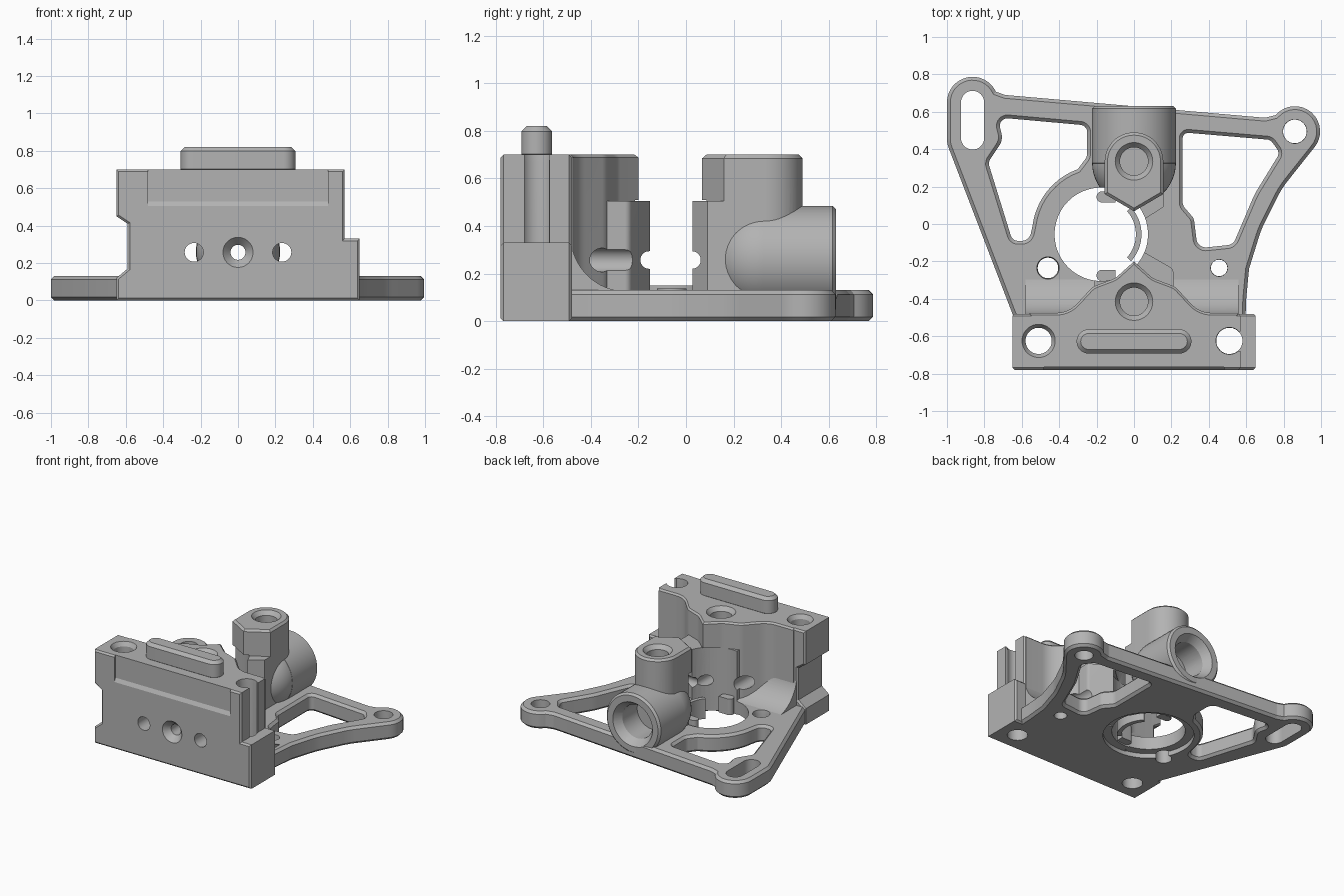
import bpy, bmesh, math
from mathutils import Vector

cube = bpy.data.objects.get("Cube")
if cube:
    bpy.data.objects.remove(cube, do_unlink=True)

grey = bpy.data.materials.new("plain grey")
grey.use_nodes = True
grey.diffuse_color = (0.45, 0.45, 0.45, 1)
grey.node_tree.nodes["Principled BSDF"].inputs["Base Color"].default_value = grey.diffuse_color

# Local (a, b, depth) to world for each extrusion axis
AXES = {"z": lambda a, b, c: (a, b, c),
        "y": lambda a, b, c: (a, c, b),
        "x": lambda a, b, c: (c, a, b)}
bodies = []


def arc(cx, cy, r, start, end, n=16):
    steps = [math.radians(start + (end - start) * i / n) for i in range(n + 1)]
    return [(cx + r * math.cos(t), cy + r * math.sin(t)) for t in steps]


def rounded(points, n=7):
    """Replace each (x, y, radius) corner with an arc; plain points stay."""
    out = []
    for i, p in enumerate(points):
        c = Vector(p[:2])
        if len(p) < 3:
            out.append(c)
            continue
        u = Vector(points[i - 1][:2]) - c
        v = Vector(points[(i + 1) % len(points)][:2]) - c
        reach = min(u.length, v.length) * 0.48
        half = u.angle(v) / 2
        t = min(p[2] / math.tan(half), reach)
        u.normalize()
        v.normalize()
        a, b = c + u * t, c + v * t
        centre = c + (u + v).normalized() * (t / math.cos(half))
        r = (a - centre).length
        for k in range(n + 1):
            d = (a - centre).lerp(b - centre, k / n)
            out.append(centre + d.normalized() * r)
    return out


def mirrored(points):
    """Add the x-mirrored half of an outline ending at the middle."""
    return points + [(-p[0], *p[1:]) for p in reversed(points) if abs(p[0]) > 1e-5]


def finish(name, bm, axis, body):
    for v in bm.verts:
        v.co = AXES[axis](*v.co)
    bmesh.ops.remove_doubles(bm, verts=bm.verts, dist=0.0002)
    bmesh.ops.recalc_face_normals(bm, faces=bm.faces)
    mesh = bpy.data.meshes.new(name)
    bm.to_mesh(mesh)
    bm.free()
    mesh.materials.clear()
    mesh.materials.append(grey)
    obj = bpy.data.objects.new(name, mesh)
    bpy.context.collection.objects.link(obj)
    if body:
        bodies.append(obj)
    else:
        obj.hide_render = True
    return obj


def prism(name, loops, lo, hi, chamfer=0.0, axis="z", body=True):
    """Extrude outlines (the first outer, the rest windows) with chamfered rims."""
    curve = bpy.data.curves.new(name, "CURVE")
    curve.dimensions = "2D"
    curve.fill_mode = "BOTH"
    curve.extrude = (hi - lo) / 2 - chamfer
    curve.bevel_depth = chamfer
    curve.bevel_resolution = 0
    curve.offset = -chamfer
    for loop in loops:
        pts = rounded(loop)
        s = curve.splines.new("POLY")
        s.points.add(len(pts) - 1)
        for sp, p in zip(s.points, pts):
            sp.co = (p[0], p[1], 0, 1)
        s.use_cyclic_u = True
    temp = bpy.data.objects.new(name, curve)
    bpy.context.collection.objects.link(temp)
    deps = bpy.context.evaluated_depsgraph_get()
    mesh = bpy.data.meshes.new_from_object(temp.evaluated_get(deps))
    bm = bmesh.new()
    bm.from_mesh(mesh)
    bmesh.ops.translate(bm, verts=bm.verts, vec=(0, 0, (lo + hi) / 2))
    bpy.data.objects.remove(temp)
    return finish(name, bm, axis, body)


def rod(name, a, b, r1, r2, lo, hi, axis="z", body=False):
    bm = bmesh.new()
    bmesh.ops.create_cone(bm, cap_ends=True, segments=48, radius1=r1, radius2=r2, depth=hi - lo)
    bmesh.ops.translate(bm, verts=bm.verts, vec=(a, b, (lo + hi) / 2))
    return finish(name, bm, axis, body)


def cut(cutter, targets=None):
    for obj in targets or bodies:
        mod = obj.modifiers.new("cut", "BOOLEAN")
        mod.operation = "DIFFERENCE"
        mod.solver = "EXACT"
        mod.object = cutter
        deps = bpy.context.evaluated_depsgraph_get()
        mesh = bpy.data.meshes.new_from_object(obj.evaluated_get(deps))
        obj.modifiers.clear()
        obj.data = mesh
    bpy.data.objects.remove(cutter)


def drill(a, b, r, lo, hi, axis="z"):
    cut(rod("drill", a, b, r, r, lo, hi, axis))


GEAR = (-0.175, -0.055)

# Base plate with two windows
outline = ([(-0.62, -0.53), (0.595, -0.53), (0.6, -0.4), (0.615, -0.24), (0.68, -0.03, 0.5),
            (0.79, 0.19, 0.5)] + arc(0.86, 0.495, 0.135, -42, 140)
           + [(0.7, 0.568, 0.05), (-0.69, 0.69, 0.04)]
           + arc(-0.863, 0.65, 0.137, 25, 180) + [(-1.0, 0.43, 0.15), (-0.65, -0.48)])
left_window = ([(-0.73, 0.57, 0.04), (-0.25, 0.527, 0.04), (-0.25, 0.36, 0.06)]
               + arc(*GEAR, 0.37, 110, 172)
               + [(-0.56, -0.09, 0.05), (-0.65, -0.09, 0.04), (-0.78, 0.33, 0.05), (-0.7, 0.45, 0.08)])
right_window = [(0.26, 0.49, 0.03), (0.73, 0.45, 0.04), (0.78, 0.38, 0.04), (0.645, 0.16, 0.4),
                (0.53, -0.11, 0.05), (0.34, -0.13, 0.05), (0.32, 0.03, 0.05), (0.26, 0.1, 0.05)]
plate = prism("base_plate", [outline, left_window, right_window], 0, 0.13, 0.018)

# Front block, nose and the scoop that blends them into the plate
block = prism("front_block", [[(-0.65, 0), (0.65, 0), (0.65, 0.33), (0.57, 0.33), (0.57, 0.7),
              (-0.65, 0.7), (-0.65, 0.45), (-0.59, 0.41), (-0.59, 0.17), (-0.65, 0.12)]],
              -0.78, -0.48, 0.012, "y")
prism("front_nose", [mirrored([(-0.56, -0.6), (-0.56, -0.475), (-0.35, -0.475, 0.15),
      (-0.22, -0.335, 0.1), (-0.1, -0.29, 0.1), (0, -0.2)])], 0.03, 0.7, 0.012)
prism("front_nose_shelf", [mirrored([(-0.21, -0.45), (-0.21, -0.24, 0.03), (0, -0.12)])],
      0.03, 0.505)
prism("back_scoop", [[(-0.52, 0.05), (-0.25, 0.05)] + arc(-0.25, 0.36, 0.235, 270, 180)
      + [(-0.52, 0.36)]], -0.58, 0.56, 0, "x")

# Rear tower with its rounded side port
prism("rear_tower", [arc(0, 0.333, 0.157, 0, 180, 24) + [(-0.157, 0.16), (0, 0.068), (0.157, 0.16)]],
      0.03, 0.7, 0.015)
prism("rear_tower_shelf", [[(-0.157, 0.33), (-0.157, 0.09), (0, -0.01), (0.157, 0.09),
      (0.157, 0.33)]], 0.03, 0.505)
prism("rear_port", [arc(0, 0.26, 0.225, 0, 352.5, 47)], 0.31, 0.632, 0.015, "y")
ball = bmesh.new()
bmesh.ops.create_uvsphere(ball, u_segments=48, v_segments=24, radius=0.224)
bmesh.ops.translate(ball, verts=ball.verts, vec=(0, 0.325, 0.26))
finish("port_dome", ball, "z", True)

# Gear well, idler pocket and the slot between the noses
drill(*GEAR, 0.25, -0.1, 0.51)
cut(rod("well_step", *GEAR, 0.31, 0.31, -0.1, 0.035), [plate])
drill(0.165, -0.065, 0.115, 0.131, 0.51)
cut(prism("slot", [arc(0.025, 0.257, 0.037, -90, 90) + arc(-0.155, 0.257, 0.037, 90, 270)],
          -0.35, 0.35, 0, "x", False))

# Shallow slanted panel on the front
cut(prism("panel", [[(-0.82, 0.49), (-0.782, 0.5), (-0.765, 0.53), (-0.765, 0.75), (-0.82, 0.75)]],
          -0.48, 0.48, 0, "x", False), [block])

# Feed path, port bore and front screw holes
drill(0, 0.257, 0.04, -0.9, 0.7, "y")
cut(rod("feed_funnel", 0, 0.257, 0.085, 0.04, -0.785, -0.735, "y"))
drill(0, 0.257, 0.125, 0.4, 0.7, "y")
cut(rod("port_rim", 0, 0.257, 0.125, 0.17, 0.575, 0.64, "y"))
for x in (-0.235, 0.235):
    drill(x, 0.257, 0.05, -0.9, -0.15, "y")

# Vertical holes with countersunk rims
for x, y, r, rim, top, low in ((0, -0.415, 0.075, 0.102, 0.7, 0.36), (0, 0.335, 0.075, 0.102, 0.7, 0.4),
                               (-0.51, -0.625, 0.07, 0.09, 0.7, -0.1), (0.51, -0.625, 0.07, 0.072, 0.7, -0.1),
                               (-0.46, -0.235, 0.055, 0.06, 0.13, -0.1), (0.455, -0.235, 0.044, 0.045, 0.13, -0.1),
                               (0.86, 0.495, 0.063, 0.064, 0.13, -0.1)):
    drill(x, y, r, low, top + 0.2)
    cut(rod("rim", x, y, r, rim, top - 0.03, top + 0.002))
cut(prism("long_slot", [arc(-0.863, 0.65, 0.062, 0, 180) + arc(-0.863, 0.46, 0.062, 180, 360)],
          -0.1, 0.3, 0, "z", False), [plate])

# The right screw hole is open along the side
cut(prism("side_opening", [[(0.53, -0.68), (0.7, -0.68), (0.7, -0.575), (0.53, -0.575)]],
          0.331, 0.9, 0, "z", False), [block])

# Top rib, idler boss, gear guard and small stops
prism("top_rib", [arc(0.242, -0.628, 0.065, -90, 90) + arc(-0.242, -0.628, 0.065, 90, 270)],
      0.68, 0.82, 0.022)
rod("idler_boss", 0.165, -0.06, 0.062, 0.062, 0.1, 0.137, body=True)
prism("gear_guard", [arc(*GEAR, 0.215, -42, 42) + arc(*GEAR, 0.185, 42, -42)], 0.0, 0.15)
for name, y in (("front_stop", -0.27), ("rear_stop", 0.15)):
    prism(name, [[(-0.2, y - 0.035, 0.03), (-0.1, y - 0.035), (-0.1, y + 0.025),
                  (-0.2, y + 0.025, 0.03)]], 0.04, 0.16)

# Smooth curved faces, keep edges sharp
bpy.ops.object.select_all(action="DESELECT")
for obj in bodies:
    obj.select_set(True)
bpy.context.view_layer.objects.active = bodies[0]
bpy.ops.object.shade_smooth_by_angle(angle=math.radians(28))
